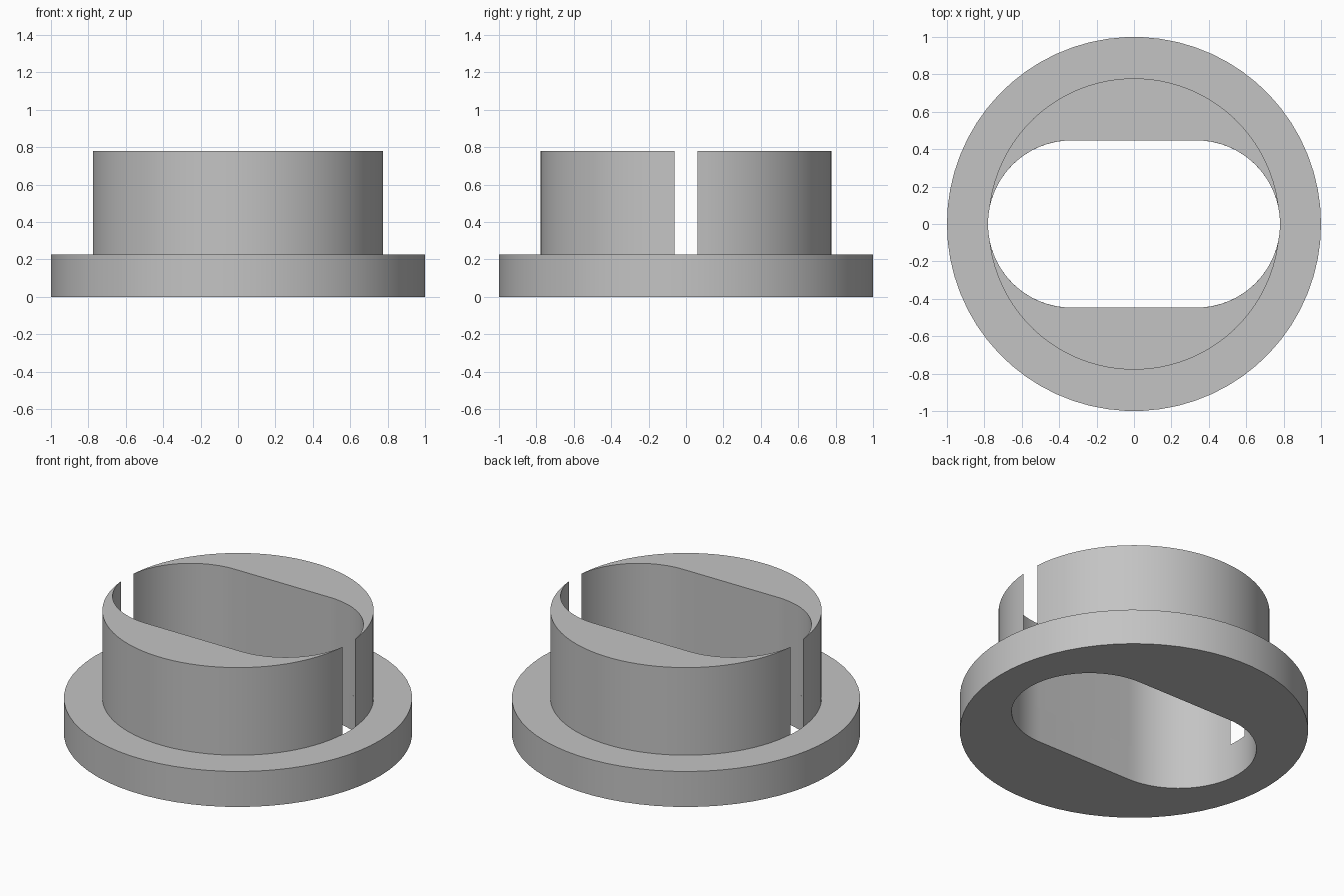
import bpy, bmesh, math

cube = bpy.data.objects.get("Cube")
if cube:
    bpy.data.objects.remove(cube, do_unlink=True)

FLANGE_R, COLLAR_R, SLOT_R = 1.0, 0.779, 0.447
FLANGE_TOP, COLLAR_TOP = 0.225, 0.78
GAP = 0.0615                       # half width of the opening in the collar
# Slot end centres, placed so the slot just breaks through the collar wall
SLOT_C = math.sqrt(COLLAR_R**2 - GAP**2) - math.sqrt(SLOT_R**2 - GAP**2)

grey = bpy.data.materials.new("plain grey")
grey.use_nodes = True
colour = (0.55, 0.55, 0.55, 1)
grey.diffuse_color = colour
grey.node_tree.nodes["Principled BSDF"].inputs["Base Color"].default_value = colour


def arc(radius, start, end, steps, cx=0.0):
    angles = [start + (end - start) * i / steps for i in range(steps + 1)]
    return [(cx + radius * math.cos(a), radius * math.sin(a)) for a in angles]


def wall_solid(name, outer, inner, z0, z1, closed, base):
    """Solid between two matching outlines, from z0 to z1."""
    bm = bmesh.new()
    rings = [[bm.verts.new((x, y, z)) for x, y in line]
             for line, z in ((outer, z0), (outer, z1), (inner, z1), (inner, z0))]
    n = len(outer)
    for k in range(4 if base else 3):
        a, b = rings[k], rings[(k + 1) % 4]
        for i in range(n if closed else n - 1):
            j = (i + 1) % n
            bm.faces.new((a[i], a[j], b[j], b[i]))
    bmesh.ops.remove_doubles(bm, verts=bm.verts, dist=1e-5)
    bmesh.ops.recalc_face_normals(bm, faces=bm.faces)
    mesh = bpy.data.meshes.new(name)
    bm.to_mesh(mesh)
    bm.free()
    mesh.materials.append(grey)
    obj = bpy.data.objects.new(name, mesh)
    bpy.context.collection.objects.link(obj)
    bpy.ops.object.select_all(action="DESELECT")
    obj.select_set(True)
    bpy.context.view_layer.objects.active = obj
    bpy.ops.object.shade_smooth_by_angle(angle=math.radians(30))
    return obj


# Flange: round disc with a long slot through it
quarter = math.pi / 2
slot = (arc(SLOT_R, -quarter, quarter, 32, SLOT_C)
        + arc(SLOT_R, quarter, 3 * quarter, 32, -SLOT_C))
step = 2 * math.pi / len(slot)
first = -quarter + step / 2
rim = arc(FLANGE_R, first, first + 2 * math.pi - step, len(slot) - 1)
wall_solid("flange", rim, slot, 0, FLANGE_TOP, True, True)

# Collar: two crescent walls that taper to thin edges beside the gaps
tip_out = math.asin(GAP / COLLAR_R)
tip_in = math.asin(GAP / SLOT_R)
inner = (arc(SLOT_R, tip_in, quarter, 20, SLOT_C)
         + arc(SLOT_R, quarter, math.pi - tip_in, 20, -SLOT_C))
outer = arc(COLLAR_R, tip_out, math.pi - tip_out, len(inner) - 1)
for name, side in (("collar_back", 1), ("collar_front", -1)):
    wall_solid(name, [(x * side, y * side) for x, y in outer],
               [(x * side, y * side) for x, y in inner],
               FLANGE_TOP, COLLAR_TOP, False, False)
